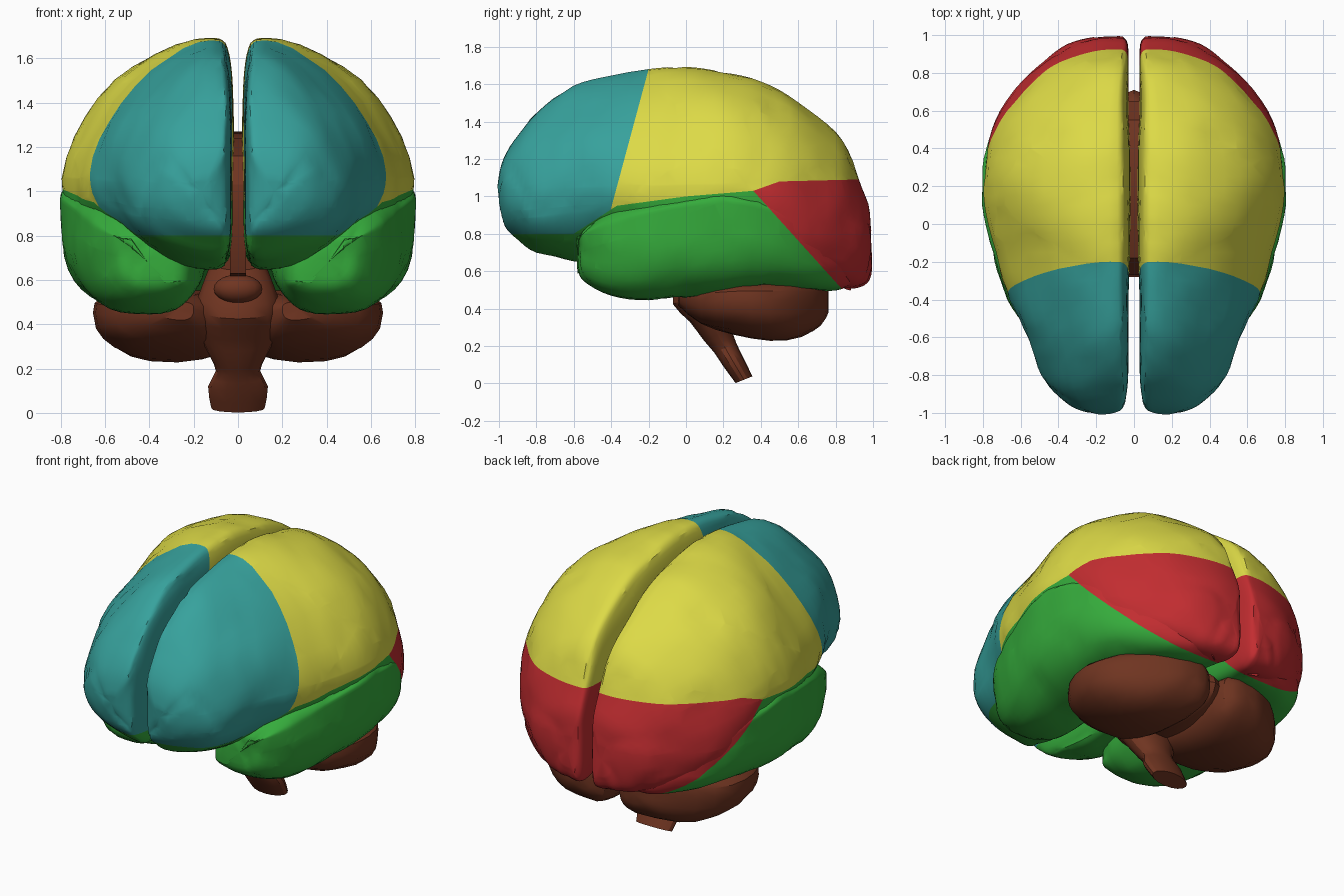
import bpy, bmesh, math
from mathutils import Vector, noise

if "Cube" in bpy.data.objects:
    bpy.data.objects.remove(bpy.data.objects["Cube"])

def material(name, rgb):
    m = bpy.data.materials.new(name)
    m.diffuse_color = (*rgb, 1)
    m.use_nodes = True
    m.node_tree.nodes["Principled BSDF"].inputs["Base Color"].default_value = m.diffuse_color
    return m

TEAL = material("teal", (0.038, 0.36, 0.335))
YELLOW = material("yellow", (0.72, 0.70, 0.062))
GREEN = material("green", (0.036, 0.41, 0.045))
RED = material("red", (0.54, 0.026, 0.030))
BROWN = material("brown", (0.16, 0.035, 0.015))
LOBES = [TEAL, YELLOW, GREEN, RED]

def catmull(rows, sub):
    """Smoothly resample a list of equal-length tuples."""
    out = []
    for i in range(len(rows) - 1):
        p = [rows[max(0, min(len(rows) - 1, i + k))] for k in (-1, 0, 1, 2)]
        for s in range(sub):
            t = s / sub
            out.append([0.5 * (2 * b + (c - a) * t + (2 * a - 5 * b + 4 * c - d) * t * t
                               + (3 * b - a - 3 * c + d) * t ** 3) for a, b, c, d in zip(*p)])
    return out + [list(rows[-1])]

def spow(v, e):
    return math.copysign(abs(v) ** e, v)

def loft(bm, rings):
    loops = [[bm.verts.new(p) for p in r] for r in rings]
    n = len(loops[0])
    for a, b in zip(loops, loops[1:]):
        for i in range(n):
            bm.faces.new((a[i], a[(i + 1) % n], b[(i + 1) % n], b[i]))
    for l in (loops[0], loops[-1]):
        c = bm.verts.new(sum((v.co for v in l), Vector()) / n)
        for i in range(n):
            bm.faces.new((c, l[i], l[(i + 1) % n]))
    bmesh.ops.recalc_face_normals(bm, faces=bm.faces[:])

def section(y, xin, xout, top, mid, bot, f_up, f_dn, e_in, e_up, e_dn, tilt=0, n=44):
    """D-shaped slice: f_up / f_dn place its highest and lowest points between xin and xout."""
    pts = []
    for i in range(n):
        a = 2 * math.pi * i / n
        c, s = math.cos(a), math.sin(a)
        cx = xin + (f_up if s > 0 else f_dn) * (xout - xin)
        e = e_in if c < 0 else (e_up if s > 0 else e_dn)
        x = cx + spow(c, e) * ((xout - cx) if c > 0 else (cx - xin))
        m = mid + tilt * c
        z = m + spow(s, e) * ((top - m) if s > 0 else (m - bot))
        pts.append((x, y, z))
    return pts

def fold(bm, amp):
    """Soft swellings and shallow furrows along the normals."""
    bm.normal_update()
    moves = []
    for v in bm.verts:
        p = v.co
        n1 = noise.noise(Vector((p.x * 4, p.y * 3, p.z * 4)))
        n2 = noise.noise(Vector((p.x * 5 + 7, p.y * 4, p.z * 3 + 3)))
        d = amp * (n1 - 0.5 * max(0, 1 - abs(n2) * 6) + 0.1)
        moves.append(v.normal * (d * (0.2 if p.x < 0.06 else 1)))
    for v, m in zip(bm.verts, moves):
        v.co += m

def finish(name, bm, mats, mirror=False, angle=30):
    me = bpy.data.meshes.new(name)
    bm.to_mesh(me)
    bm.free()
    for m in mats:
        me.materials.append(m)
    ob = bpy.data.objects.new(name, me)
    bpy.context.collection.objects.link(ob)
    if mirror:
        md = ob.modifiers.new("mirror", 'MIRROR')
        md.use_mirror_merge = False
    bpy.ops.object.select_all(action='DESELECT')
    ob.select_set(True)
    bpy.context.view_layer.objects.active = ob
    bpy.ops.object.shade_smooth_by_angle(angle=math.radians(angle))
    return ob

# Lobe borders, drawn as lines in the side view (y, z)
BORDERS = [((-.37, 1.05), (-.20, 1.68)), ((-.60, .80), (-.37, .95)), ((-.37, .95), (0, 1.0)),
           ((0, 1.0), (.36, 1.03)), ((.36, 1.03), (.82, .52)), ((.36, 1.03), (.50, 1.08)),
           ((.50, 1.08), (.90, 1.09)), ((-1, .80), (-.60, .80))]
UPPER = [(-1.1, .80), (-.60, .80), (-.37, .95), (0, 1.0), (.36, 1.03), (.50, 1.08), (.90, 1.09), (1.1, 1.095)]

def lobe(y, z):
    for (y0, z0), (y1, z1) in zip(UPPER, UPPER[1:]):
        if y0 <= y <= y1:
            lim = z0 + (z1 - z0) * (y - y0) / (y1 - y0)
    if z > lim:
        return 0 if y < -.37 + (z - 1.05) * .17 / .63 else 1
    return 3 if y > .36 + (1.03 - z) * .46 / .51 else 2

def paint_lobes(bm, all_lower=False):
    for (y0, z0), (y1, z1) in BORDERS:
        bmesh.ops.bisect_plane(bm, geom=bm.verts[:] + bm.edges[:] + bm.faces[:], dist=1e-5,
                               plane_co=(0, y0, z0), plane_no=(0, z1 - z0, y0 - y1))
    for f in bm.faces:
        c = f.calc_center_median()
        k = lobe(c.y, c.z)
        f.material_index = 2 if all_lower and k < 2 else k

# Main hemispheres: y, inner x, outer x, top, widest height, bottom, upper roundness, lower roundness
HEMI = [(-1.0, .13, .22, 1.06, 1.0, .94, 1, 1), (-.97, .06, .33, 1.2, 1.0, .84, 1, 1),
        (-.90, .04, .41, 1.33, 1.0, .77, 1.05, .95), (-.80, .03, .48, 1.455, 1.02, .70, 1.1, 1),
        (-.60, .03, .575, 1.58, 1.04, .665, 1.2, 1.1), (-.40, .03, .655, 1.645, 1.04, .66, 1.28, 1.1),
        (-.20, .022, .725, 1.685, 1.0, .66, 1.27, .9), (0, .018, .775, 1.70, .98, .66, 1.15, .75),
        (.20, .018, .795, 1.67, .97, .65, 1.08, .75), (.40, .022, .78, 1.615, .95, .60, 1.07, .75),
        (.60, .03, .71, 1.50, .90, .54, 1.06, .75), (.80, .03, .55, 1.34, .84, .52, 1.04, .75),
        (.90, .03, .42, 1.14, .80, .51, 1, .75), (.97, .04, .28, .96, .75, .54, 1, .75),
        (1.0, .08, .18, .82, .72, .62, 1, .75)]
bm = bmesh.new()
loft(bm, [section(*r[:6], .15, .2, .45, r[6], r[7]) for r in catmull(HEMI, 4)])
fold(bm, .018)
paint_lobes(bm)
finish("cerebral_hemispheres", bm, LOBES, True)

# Temporal lobes: their highest ridge sits well to the outside
TEMP = [(-.58, .33, .48, .74, .69, .62), (-.55, .24, .565, .82, .70, .55), (-.40, .18, .67, .92, .74, .47),
        (-.20, .15, .745, .98, .80, .44), (0, .16, .79, 1.02, .84, .46), (.20, .17, .81, 1.04, .86, .49),
        (.40, .15, .79, 1.01, .83, .51), (.60, .12, .70, .92, .74, .505), (.80, .10, .51, .76, .63, .50),
        (.88, .16, .36, .66, .60, .53)]
bm = bmesh.new()
loft(bm, [section(*r, .74, .42, .85, .82, .75, .10) for r in catmull(TEMP, 4)])
fold(bm, .016)
paint_lobes(bm, True)
finish("temporal_lobes", bm, LOBES, True)

# Cerebellum halves
CEREB = [(-.04, .20, .36, .50, .47, .42), (.08, .08, .55, .53, .44, .32), (.25, .03, .64, .54, .45, .26),
         (.45, .03, .635, .55, .45, .235), (.62, .03, .51, .56, .44, .25), (.72, .05, .36, .55, .43, .31),
         (.76, .12, .25, .50, .43, .38)]
bm = bmesh.new()
loft(bm, [section(*r, .4, .4, .7, .6, .8, 0, 24) for r in catmull(CEREB, 2)])
fold(bm, .012)
finish("cerebellum", bm, [BROWN], True)

# Brain stem: y, z, half width, half depth
STEM = [(.10, .68, .12, .09), (.08, .58, .16, .13), (.07, .48, .19, .14), (.12, .37, .18, .10),
        (.17, .26, .13, .075), (.21, .19, .10, .06), (.25, .12, .135, .055), (.31, .02, .12, .045)]
bm = bmesh.new()
rings = []
for y, z, w, d in catmull(STEM, 2):
    ring = []
    for i in range(16):
        a = 2 * math.pi * i / 16
        ring.append((w * math.cos(a), y + d * math.sin(a), max(0, z + .4 * d * math.sin(a))))
    rings.append(ring)
loft(bm, rings)
finish("brain_stem", bm, [BROWN])

# Rounded bodies on the midline: front bulge of the stem, and the cerebellum's middle ridge
for name, pos, size in (("stem_bulge", (0, -.04, .56), (.11, .07, .065)),
                        ("cerebellum_ridge", (0, .38, .47), (.16, .33, .15))):
    bm = bmesh.new()
    bmesh.ops.create_uvsphere(bm, u_segments=16, v_segments=10, radius=1)
    for v in bm.verts:
        v.co = Vector([p + c * s for p, c, s in zip(pos, v.co, size)])
    finish(name, bm, [BROWN])

# Bridge between the hemispheres: side profile extruded across the gap
BRIDGE = [(-.20, .63), (-.28, .85), (-.27, 1.03), (-.18, 1.16), (.05, 1.24), (.35, 1.27),
          (.55, 1.20), (.65, 1.05), (.62, .85), (.45, .68), (.15, .60)]
bm = bmesh.new()
face = bm.faces.new([bm.verts.new((-.035, y, z)) for y, z in BRIDGE])
ext = bmesh.ops.extrude_face_region(bm, geom=[face])
bmesh.ops.translate(bm, vec=(.07, 0, 0), verts=[g for g in ext["geom"] if isinstance(g, bmesh.types.BMVert)])
bmesh.ops.recalc_face_normals(bm, faces=bm.faces[:])
finish("hemisphere_bridge", bm, [BROWN])
